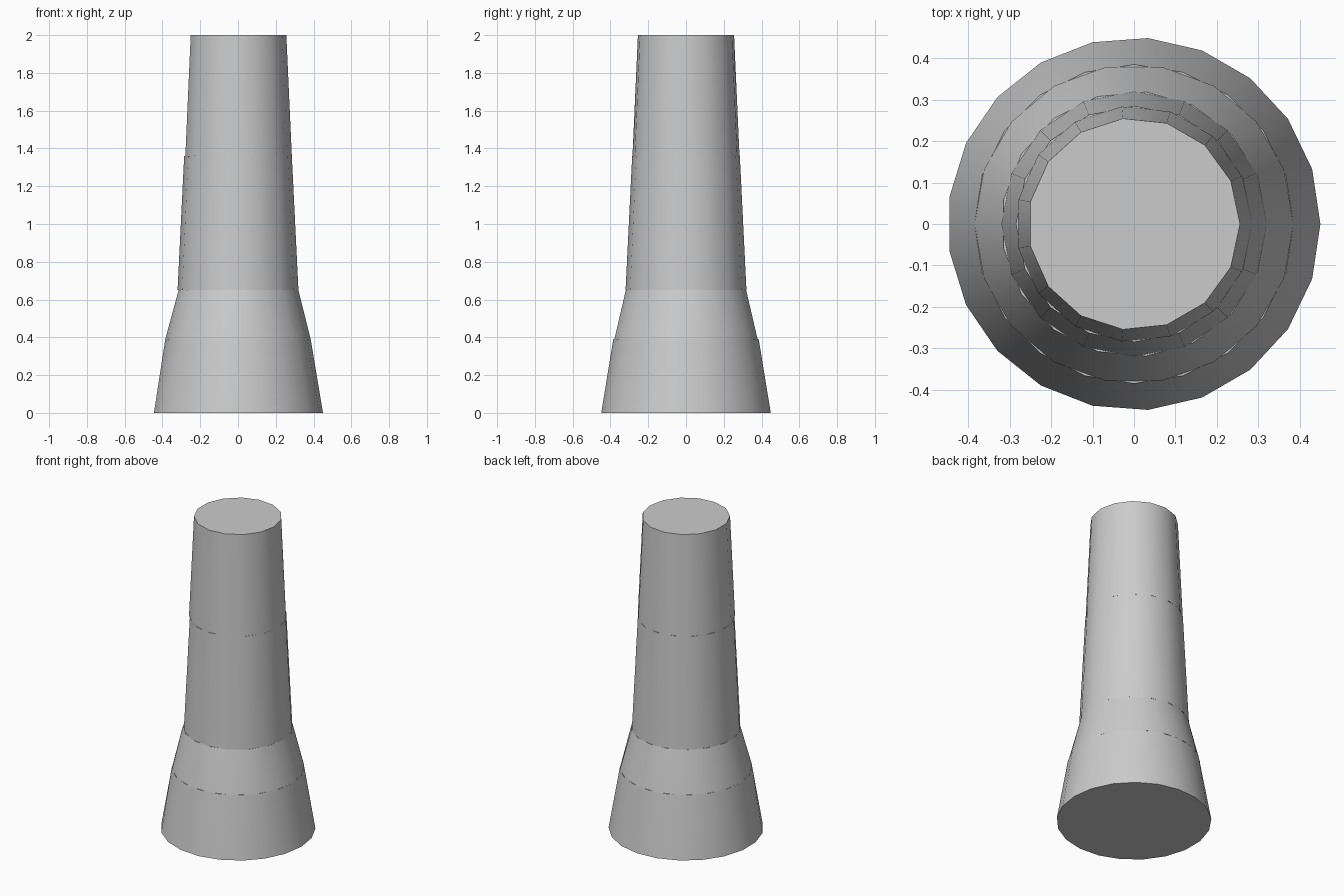
import bpy, bmesh
from math import pi, sin, cos, radians

if "Cube" in bpy.data.objects:
    bpy.data.objects.remove(bpy.data.objects["Cube"])

# Single plain grey finish
grey = bpy.data.materials.new("plain grey")
grey.use_nodes = True
colour = (0.6, 0.6, 0.6, 1)
grey.diffuse_color = colour
grey.node_tree.nodes["Principled BSDF"].inputs["Base Color"].default_value = colour


def ring(bm, sides, radius, z):
    angles = [2 * pi * i / sides for i in range(sides)]
    return [bm.verts.new((radius * cos(a), radius * sin(a), z)) for a in angles]


def section(name, z0, r0, n0, z1, r1, n1):
    """Capped tapered section; the two rims may have different side counts."""
    bm = bmesh.new()
    low, high = ring(bm, n0, r0, z0), ring(bm, n1, r1, z1)
    bm.faces.new(low[::-1])
    bm.faces.new(high)
    if n0 == n1:
        for i in range(n0):
            j = (i + 1) % n0
            bm.faces.new((low[i], low[j], high[j], high[i]))
    else:
        # Walk round both rims, always advancing the one that lags
        i = j = 0
        while i < n0 or j < n1:
            a, b = low[i % n0], high[j % n1]
            if j == n1 or (i < n0 and (i + 1) / n0 <= (j + 1) / n1):
                i += 1
                bm.faces.new((a, low[i % n0], b))
            else:
                j += 1
                bm.faces.new((a, high[j % n1], b))
    bmesh.ops.recalc_face_normals(bm, faces=bm.faces)
    mesh = bpy.data.meshes.new(name)
    bm.to_mesh(mesh)
    bm.free()
    mesh.materials.append(grey)
    obj = bpy.data.objects.new(name, mesh)
    bpy.context.collection.objects.link(obj)
    bpy.ops.object.select_all(action="DESELECT")
    obj.select_set(True)
    bpy.context.view_layer.objects.active = obj
    bpy.ops.object.shade_smooth_by_angle(angle=radians(30))


# Stacked sections from the ground up
section("flared_base", 0, 0.45, 21, 0.39, 0.385, 20)
section("shoulder", 0.39, 0.385, 18, 0.65, 0.32, 17)
section("lower_shaft", 0.65, 0.32, 16, 1.36, 0.285, 16)
section("upper_shaft", 1.36, 0.285, 15, 2, 0.256, 15)
